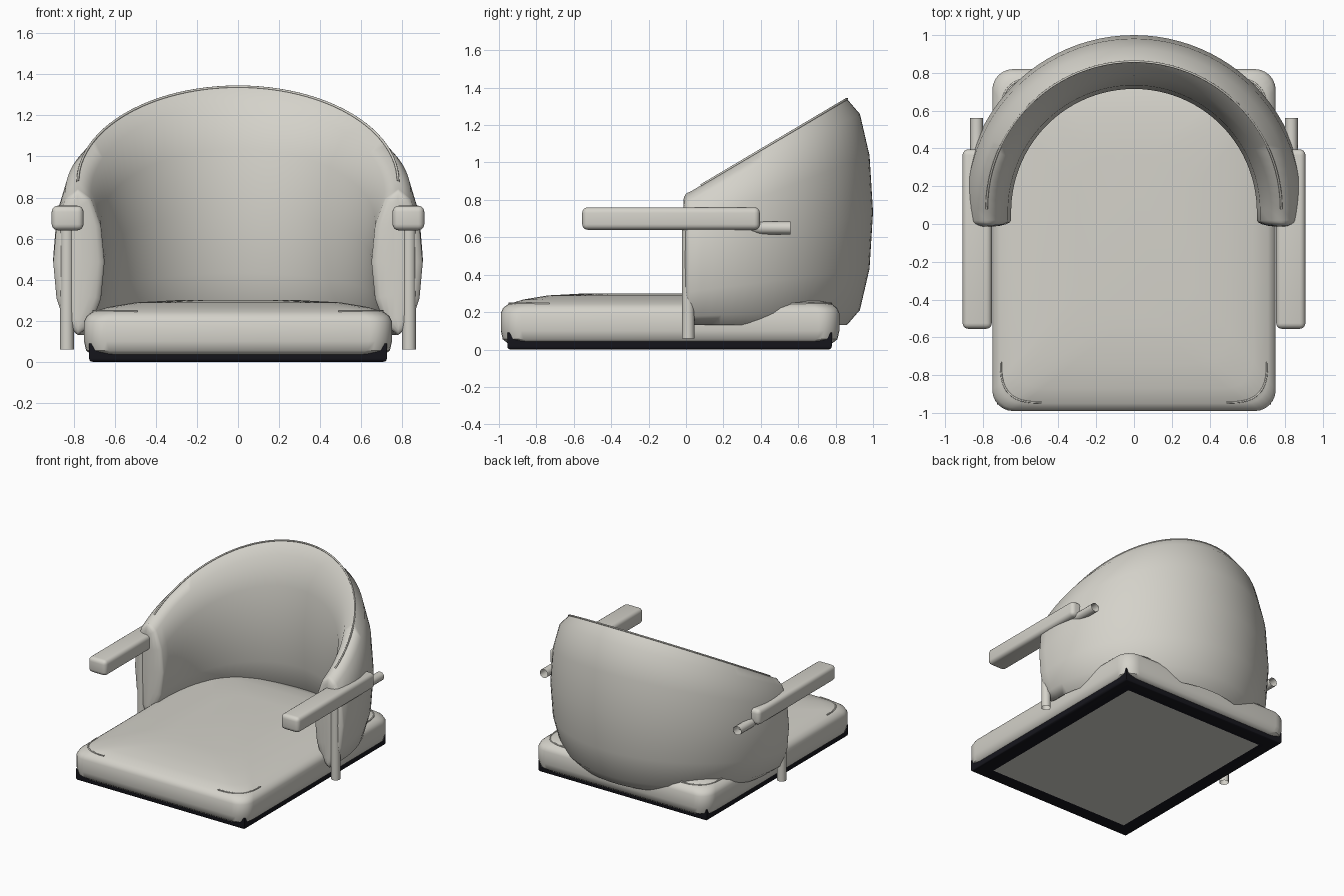
import bpy, bmesh, math
from mathutils import Vector

if "Cube" in bpy.data.objects:
    bpy.data.objects.remove(bpy.data.objects["Cube"], do_unlink=True)


def material(name, rgb):
    m = bpy.data.materials.new(name)
    m.use_nodes = True
    m.diffuse_color = (*rgb, 1)
    m.node_tree.nodes["Principled BSDF"].inputs["Base Color"].default_value = (*rgb, 1)
    return m


CREAM = material("warm grey upholstery", (0.66, 0.645, 0.59))
BLACK = material("black base", (0.008, 0.008, 0.012))


def finish(name, bm, mats, angle=40):
    bmesh.ops.recalc_face_normals(bm, faces=bm.faces)
    me = bpy.data.meshes.new(name)
    bm.to_mesh(me)
    bm.free()
    ob = bpy.data.objects.new(name, me)
    bpy.context.collection.objects.link(ob)
    for m in mats:
        me.materials.append(m)
    bpy.ops.object.select_all(action="DESELECT")
    bpy.context.view_layer.objects.active = ob
    ob.select_set(True)
    bpy.ops.object.shade_smooth_by_angle(angle=math.radians(angle))


def box(bm, size, centre):
    bmesh.ops.create_cube(bm, size=1)
    bmesh.ops.scale(bm, verts=bm.verts, vec=size)
    bmesh.ops.translate(bm, verts=bm.verts, vec=centre)


def bridge(bm, loops):
    for a, b in zip(loops, loops[1:]):
        for i in range(len(a)):
            j = (i + 1) % len(a)
            bm.faces.new((a[i], a[j], b[j], b[i]))
    bm.faces.new(loops[0])
    bm.faces.new(loops[-1])


# Seat footprint
HALF_W, FRONT, BACK, CORNER = 0.75, -0.99, 0.82, 0.11
MID_Y, HALF_D = (FRONT + BACK) / 2, (BACK - FRONT) / 2


def rounded_rect(inset, z, steps=6):
    w, d, r = HALF_W - inset, HALF_D - inset, CORNER + inset * 0.25
    pts = []
    for k, (sx, sy) in enumerate([(1, 1), (-1, 1), (-1, -1), (1, -1)]):
        for i in range(steps + 1):
            a = math.pi / 2 * (k + i / steps)
            pts.append(Vector((sx * (w - r) + r * math.cos(a),
                               MID_Y + sy * (d - r) + r * math.sin(a), z)))
    return pts


# Crowned seat cushion
bm = bmesh.new()
levels = [(0.035, 0.035), (0.01, 0.055), (0, 0.1), (0, 0.195), (0.012, 0.222),
          (0.04, 0.243), (0.12, 0.267), (0.25, 0.289), (0.45, 0.3)]
bridge(bm, [[bm.verts.new(p) for p in rounded_rect(*lv)] for lv in levels])
finish("seat_cushion", bm, [CREAM])

# Square-cornered black base, its corners showing through the rounded cushion
bm = bmesh.new()
box(bm, (1.45, 1.735, 0.09), (0, MID_Y - 0.003, 0.045))
low = [e for e in bm.edges if all(v.co.z < 0.01 for v in e.verts)]
bmesh.ops.bevel(bm, geom=low, offset=0.016, segments=3, profile=0.5, affect="EDGES")
bottom = min(bm.faces, key=lambda f: f.calc_center_median().z)
# Upholstered underside panel
bmesh.ops.inset_region(bm, faces=[bottom], thickness=0.14)
bottom.material_index = 1
finish("seat_base", bm, [BLACK, CREAM])

# Wraparound backrest: lens section swept along a horseshoe with domed ends
RADIUS, ARC_Y, START_Y, BOTTOM = 0.78, 0.08, 0.02, 0.13
SWEEP, LENS, DOME = 48, 6, 0.035


def top_height(y):
    return 0.83 + y * 0.593


arc = []
for i in range(SWEEP + 1):
    a = math.pi * i / SWEEP
    d = Vector((math.cos(a), math.sin(a), 0))
    arc.append((Vector((0, ARC_Y, 0)) + d * RADIUS, d, 1))


def end_sections(side):
    sections = []
    for degrees in (80, 60, 40, 20, 0):
        a = math.radians(degrees)
        sections.append((Vector((side * RADIUS, START_Y - DOME * math.sin(a), 0)),
                         Vector((side, 0, 0)), math.cos(a)))
    return sections


bm = bmesh.new()
loops = []
for p, d, scale in end_sections(1) + arc + end_sections(-1)[::-1]:
    top = top_height(max(p.y, START_Y))
    mid = (top + BOTTOM) / 2
    half = (top - BOTTOM) / 2 * (0.85 + 0.15 * scale)
    loop = []
    for i in range(2 * LENS):
        a = math.pi * i / LENS - math.pi / 2
        bulge = 0.12 + 0.02 * d.y if math.cos(a) > 0 else 0.13 + 0.015 * d.y
        v = p + d * (bulge * scale * math.cos(a))
        loop.append(bm.verts.new((v.x, v.y, mid + half * math.sin(a))))
    loops.append(loop)
bridge(bm, loops)
finish("backrest_shell", bm, [CREAM], 80)


def tube(name, pts, radius):
    cu = bpy.data.curves.new(name, "CURVE")
    cu.dimensions = "3D"
    cu.bevel_depth = radius
    cu.bevel_resolution = 4
    sp = cu.splines.new("POLY")
    sp.points.add(len(pts) - 1)
    for q, p in zip(sp.points, pts):
        q.co = (*p, 1)
    sp.use_smooth = True
    cu.materials.append(CREAM)
    ob = bpy.data.objects.new(name, cu)
    bpy.context.collection.objects.link(ob)


# Thin welt along the backrest ridge
tube("backrest_welt", [(p.x, p.y, top_height(p.y)) for p, d, scale in arc], 0.006)

for side, label in ((1, "left"), (-1, "right")):
    # Padded armrest
    bm = bmesh.new()
    box(bm, (0.155, 0.95, 0.12), (side * 0.83, -0.08, 0.7))
    bmesh.ops.bevel(bm, geom=bm.edges[:], offset=0.03, segments=4, profile=0.5, affect="EDGES")
    finish(f"{label}_armrest", bm, [CREAM])

    # Upright support and rear stub under the armrest
    x = side * 0.833
    tube(f"{label}_arm_support", [(x, 0.012, 0.06), (x, 0.012, 0.68)], 0.034)
    tube(f"{label}_arm_stub", [(x, 0.25, 0.67), (x, 0.4, 0.65), (x, 0.56, 0.65)], 0.034)

    # Curved seams on the cushion corners
    for sy, end in ((-1, "front"), (1, "back")):
        cx, cy = side * 0.49, MID_Y + sy * (HALF_D - 0.26)
        seam = []
        for i in range(13):
            a = math.pi / 2 * i / 12
            seam.append((cx + side * 0.215 * math.cos(a) ** 0.7,
                         cy + sy * 0.215 * math.sin(a) ** 0.7, 0.247))
        tube(f"{end}_{label}_seam", seam, 0.005)
